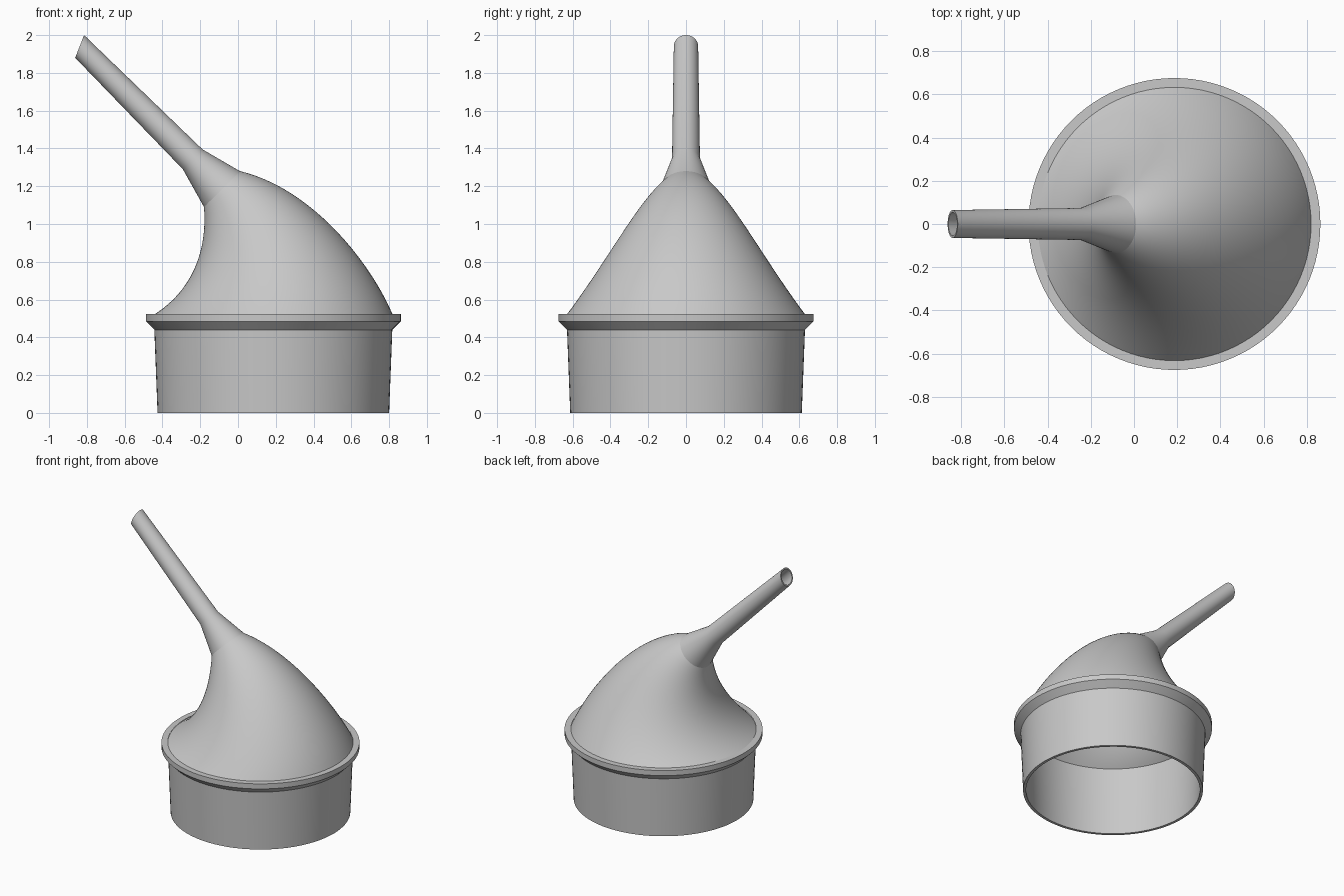
import bpy, bmesh, math
from mathutils import Vector

if "Cube" in bpy.data.objects:
    bpy.data.objects.remove(bpy.data.objects["Cube"])

SIDES = 96
AXIS_X = 0.187          # centre line of the round collar

grey = bpy.data.materials.new("plain_grey")
grey.use_nodes = True
COLOUR = (0.58, 0.58, 0.58, 1)
grey.diffuse_color = COLOUR
grey.node_tree.nodes["Principled BSDF"].inputs["Base Color"].default_value = COLOUR


def chord(left, right, inset=0.0):
    """Circle standing on a left-right chord in the xz plane: centre, radius vector."""
    l, r = Vector((left[0], 0, left[1])), Vector((right[0], 0, right[1]))
    u = (r - l) / 2
    return (l + r) / 2, u * (1 - inset / u.length)


def level(radius, z):
    return Vector((AXIS_X, 0, z)), Vector((radius, 0, 0))


def bezier(p, t):
    s = 1 - t
    w = (s ** 3, 3 * s * s * t, 3 * s * t * t, t ** 3)
    return tuple(sum(k * q[i] for k, q in zip(w, p)) for i in (0, 1))


def loft(name, *strips):
    """Skin each strip of circles into one smooth object."""
    bm = bmesh.new()
    for strip in strips:
        rings = []
        for centre, u in strip:
            side = Vector((0, u.length, 0))
            angles = [math.tau * j / SIDES for j in range(SIDES)]
            rings.append([bm.verts.new(centre + u * math.cos(a) + side * math.sin(a))
                          for a in angles])
        for a, b in zip(rings, rings[1:]):
            for j in range(SIDES):
                k = (j + 1) % SIDES
                bm.faces.new((a[j], a[k], b[k], b[j]))
    mesh = bpy.data.meshes.new(name)
    bm.to_mesh(mesh)
    bm.free()
    mesh.materials.append(grey)
    obj = bpy.data.objects.new(name, mesh)
    bpy.context.collection.objects.link(obj)
    bpy.ops.object.select_all(action='DESELECT')
    obj.select_set(True)
    bpy.context.view_layer.objects.active = obj
    bpy.ops.object.shade_smooth_by_angle(angle=math.radians(30))
    return obj


# Collar: inner wall down, round the bottom rim, outer wall up to the flange
collar_profile = [(0.612, 0.52), (0.593, 0), (0.613, 0), (0.63, 0.44),
                  (0.675, 0.485), (0.675, 0.523), (0.632, 0.523)]
loft("collar", [level(r, z) for r, z in collar_profile])

# Hood: tilting circles between a hollow left curve and a bulging right curve
left_curve = [(-0.445, 0.52), (-0.27, 0.63), (-0.16, 0.82), (-0.18, 1.09)]
right_curve = [(0.819, 0.52), (0.70, 0.80), (0.39, 1.19), (0.01, 1.28)]
STEPS = 28


def hood(inset):
    return [chord(bezier(left_curve, i / STEPS), bezier(right_curve, i / STEPS), inset)
            for i in range(STEPS + 1)]


loft("hood", hood(0), hood(0.02)[::-1])

# Spout: flared neck, straight tube and a slanted open tip
spout_chords = [((-0.18, 1.09), (0.01, 1.28)),
                ((-0.292, 1.29), (-0.188, 1.395)),
                ((-0.862, 1.88), (-0.815, 2.0))]
outer = [chord(l, r) for l, r in spout_chords]
inner = [chord(l, r, i) for (l, r), i in zip(spout_chords, (0.02, 0.014, 0.01))]
loft("spout", outer + inner[::-1])
